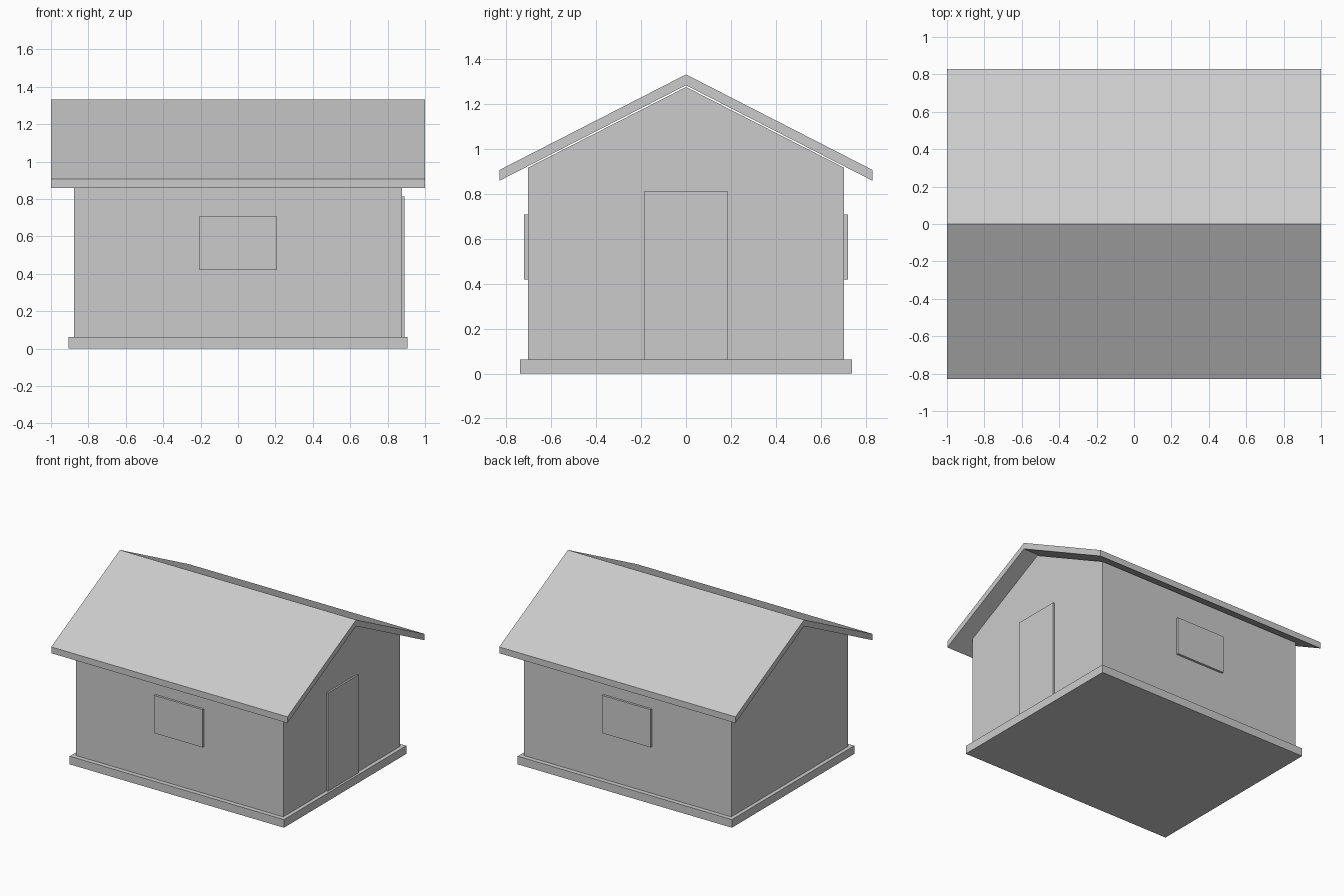
import bpy

# Remove the default cube
cube = bpy.data.objects.get("Cube")
if cube:
    bpy.data.objects.remove(cube, do_unlink=True)

# Single flat colour
GREY = (0.6, 0.6, 0.6, 1.0)
grey = bpy.data.materials.new("plain grey")
grey.use_nodes = True
grey.diffuse_color = GREY
bsdf = next(n for n in grey.node_tree.nodes if n.type == "BSDF_PRINCIPLED")
bsdf.inputs["Base Color"].default_value = GREY


def extrude_x(name, profile, x0, x1):
    """Extrude a counter-clockwise (y, z) profile from x0 to x1."""
    n = len(profile)
    verts = [(x, y, z) for x in (x0, x1) for y, z in profile]
    faces = [tuple(reversed(range(n))), tuple(range(n, 2 * n))]
    faces += [(i, (i + 1) % n, n + (i + 1) % n, n + i) for i in range(n)]
    mesh = bpy.data.meshes.new(name)
    mesh.from_pydata(verts, [], faces)
    mesh.materials.append(grey)
    obj = bpy.data.objects.new(name, mesh)
    bpy.context.collection.objects.link(obj)
    return obj


def box(name, x, y, z):
    """Box from (min, max) ranges along each axis."""
    profile = [(y[0], z[0]), (y[1], z[0]), (y[1], z[1]), (y[0], z[1])]
    return extrude_x(name, profile, *x)


BASE_TOP = 0.062
WALL_X, WALL_Y = 0.877, 0.705
EAVE_Y, EAVE_Z, RIDGE_Z, ROOF_DROP = 0.83, 0.908, 1.333, 0.048

# Foundation slab
box("foundation", (-0.907, 0.907), (-0.74, 0.74), (0, BASE_TOP))

# Walls with gable ends, just below the roof underside
extrude_x("walls", [(-WALL_Y, BASE_TOP), (WALL_Y, BASE_TOP), (WALL_Y, 0.917),
                    (0, 1.277), (-WALL_Y, 0.917)], -WALL_X, WALL_X)

# Pitched roof with overhang
extrude_x("roof", [(-EAVE_Y, EAVE_Z - ROOF_DROP), (0, RIDGE_Z - ROOF_DROP),
                   (EAVE_Y, EAVE_Z - ROOF_DROP), (EAVE_Y, EAVE_Z),
                   (0, RIDGE_Z), (-EAVE_Y, EAVE_Z)], -1, 1)

# Door on the left gable wall
box("door", (WALL_X, 0.89), (-0.185, 0.185), (BASE_TOP, 0.813))

# One window on each long wall
for name, side in (("front_window", -1), ("back_window", 1)):
    ys = sorted((side * WALL_Y, side * 0.722))
    box(name, (-0.206, 0.206), ys, (0.42, 0.709))
